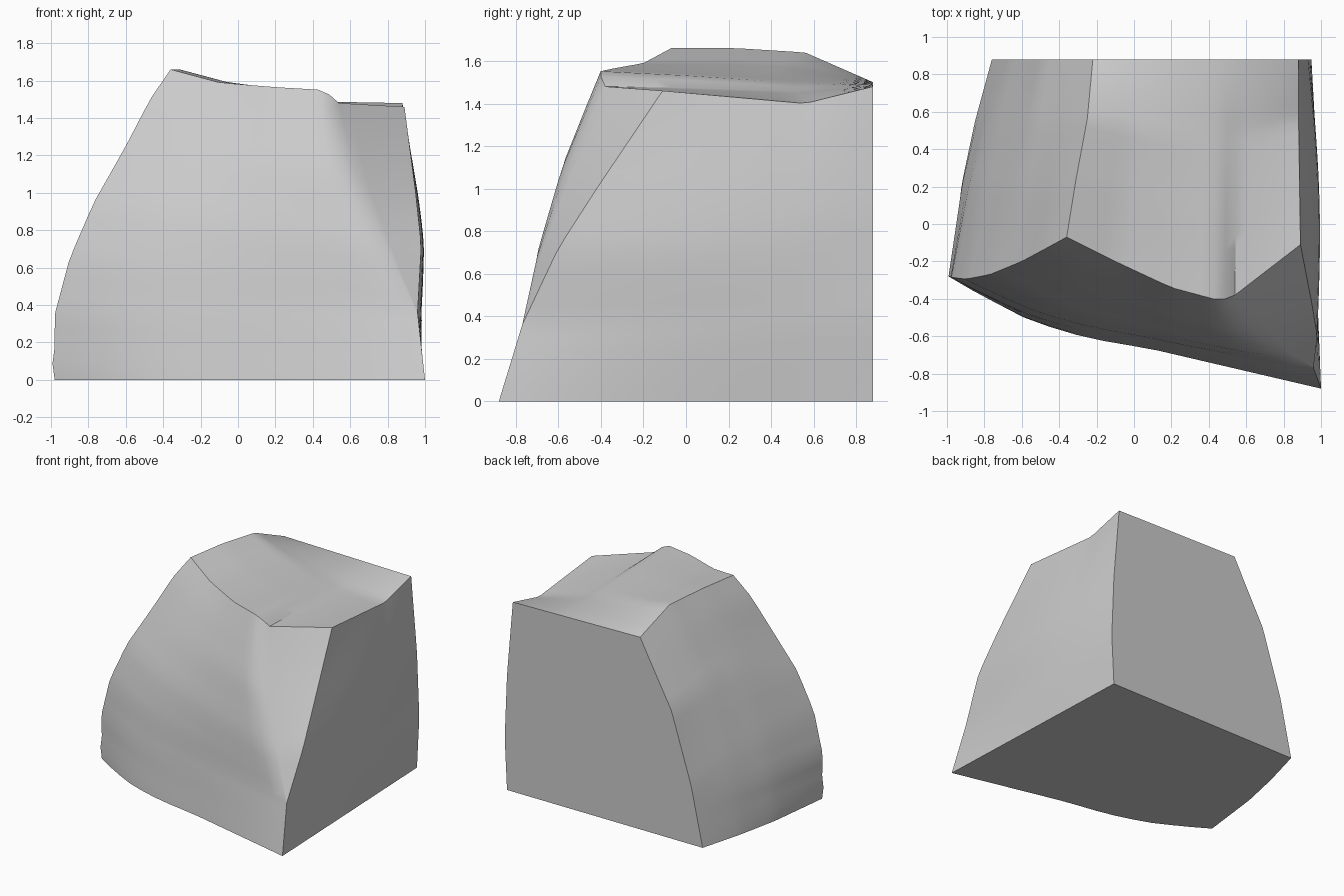
import bpy
import bmesh
import math
from mathutils import Vector

default_cube = bpy.data.objects.get("Cube")
if default_cube:
    bpy.data.objects.remove(default_cube)


def sample(points, count):
    """Spread count + 1 points evenly along a polyline."""
    points = [Vector(p) for p in points]
    lengths = [(b - a).length for a, b in zip(points, points[1:])]
    total = sum(lengths)
    result = []
    for step in range(count + 1):
        distance = total * step / count
        for index, length in enumerate(lengths):
            if distance <= length or index == len(lengths) - 1:
                t = min(distance / length, 1)
                result.append(points[index].lerp(points[index + 1], t))
                break
            distance -= length
    return result


def chain(first, second):
    return first + second[1:]


def add_patch(bm, bottom, top, left, right, bulge=(0, 0, 0)):
    """Fill four bounding edges with a blended, optionally swollen surface."""
    columns, rows = len(bottom) - 1, len(left) - 1
    swell = Vector(bulge)
    grid = []
    for j in range(rows + 1):
        v = j / rows
        line = []
        for i in range(columns + 1):
            u = i / columns
            across = left[j].lerp(right[j], u)
            along = bottom[i].lerp(top[i], v)
            corners = bottom[0].lerp(bottom[-1], u).lerp(top[0].lerp(top[-1], u), v)
            dome = math.sin(math.pi * u) * math.sin(math.pi * v)
            line.append(bm.verts.new(across + along - corners + swell * dome))
        grid.append(line)
    for j in range(rows):
        for i in range(columns):
            bm.faces.new((grid[j][i], grid[j][i + 1],
                          grid[j + 1][i + 1], grid[j + 1][i]))


# Main corners of the block
back = 0.88
foot_left = (-.98, -.28, 0)
foot_right = (1, -back, 0)
foot_back_left = (-.76, back, 0)
foot_back_right = (.93, back, 0)
peak = (-.36, -.07, 1.66)
notch = (.54, -.38, 1.48)
shoulder = (.89, -.11, 1.46)
chip_tip = (.96, -.77, .36)
rear_left = (-.22, back, 1.5)
rear_right = (.88, back, 1.48)

LONG, MAIN, CHIP = 20, 14, 6

# Edges around the foot
foot_front = sample([foot_left, (-.8, -.39, 0), (-.55, -.52, 0), (-.25, -.61, 0),
                     (.1, -.67, 0), foot_right], MAIN)
foot_side_left = sample([foot_left, (-.92, .22, 0), (-.85, .55, 0), foot_back_left], LONG)
foot_side_right = sample([foot_right, foot_back_right], LONG)
foot_rear = sample([foot_back_left, foot_back_right], LONG)

# Rising edges
front_left = sample([foot_left, (-1, -.28, .05), (-.98, -.28, .14), (-.98, -.285, .35),
                     (-.9, -.295, .65), (-.77, -.27, .95), (-.6, -.2, 1.25),
                     (-.47, -.13, 1.5), peak], LONG)
corner_foot = sample([foot_right, chip_tip], CHIP)
chip_inner = sample([chip_tip, (.8, -.7, .68), (.64, -.58, 1.05), notch], MAIN)
chip_outer = sample([chip_tip, (.98, -.6, .72), (.95, -.42, 1), shoulder], MAIN)
rear_edge_left = sample([foot_back_left, (-.66, back, .46), (-.49, back, 1),
                         (-.3, back, 1.35), rear_left], LONG)
rear_edge_right = sample([foot_back_right, (.95, back, .4), (.93, back, .9), rear_right], LONG)

# Edges around the top
top_front = sample([peak, (-.1, -.2, 1.59), (.2, -.34, 1.565),
                    (.46, -.41, 1.55), notch], MAIN)
top_chip = sample([notch, shoulder], CHIP)
top_left = sample([peak, (-.31, .24, 1.66), (-.25, .56, 1.64), rear_left], LONG)
top_right = sample([shoulder, (.88, .56, 1.4), rear_right], LONG)
top_rear = sample([rear_left, rear_right], LONG)

# Faces of the block
bm = bmesh.new()
add_patch(bm, foot_front, top_front, front_left, chain(corner_foot, chip_inner))
add_patch(bm, [Vector(chip_tip)] * (CHIP + 1), top_chip, chip_inner, chip_outer)
add_patch(bm, foot_side_right, top_right, chain(corner_foot, chip_outer),
          rear_edge_right, bulge=(.035, 0, 0))
add_patch(bm, foot_rear, top_rear, rear_edge_left, rear_edge_right)
add_patch(bm, foot_side_left, top_left, front_left, rear_edge_left)
add_patch(bm, chain(top_front, top_chip), top_rear, top_left, top_right)
outline = (foot_front[:-1] + foot_side_right[:-1]
           + foot_rear[:0:-1] + foot_side_left[:0:-1])
bm.faces.new([bm.verts.new(p) for p in outline])
bmesh.ops.remove_doubles(bm, verts=bm.verts, dist=0.0005)
bmesh.ops.recalc_face_normals(bm, faces=bm.faces)

mesh = bpy.data.meshes.new("stone_block")
bm.to_mesh(mesh)
bm.free()
stone_block = bpy.data.objects.new("stone_block", mesh)
bpy.context.collection.objects.link(stone_block)

# Plain grey stone
colour = (.6, .6, .6, 1)
stone = bpy.data.materials.new("stone grey")
stone.use_nodes = True
stone.diffuse_color = colour
stone.node_tree.nodes["Principled BSDF"].inputs["Base Color"].default_value = colour
mesh.materials.append(stone)

bpy.context.view_layer.objects.active = stone_block
stone_block.select_set(True)
bpy.ops.object.shade_smooth_by_angle(angle=math.radians(30))
